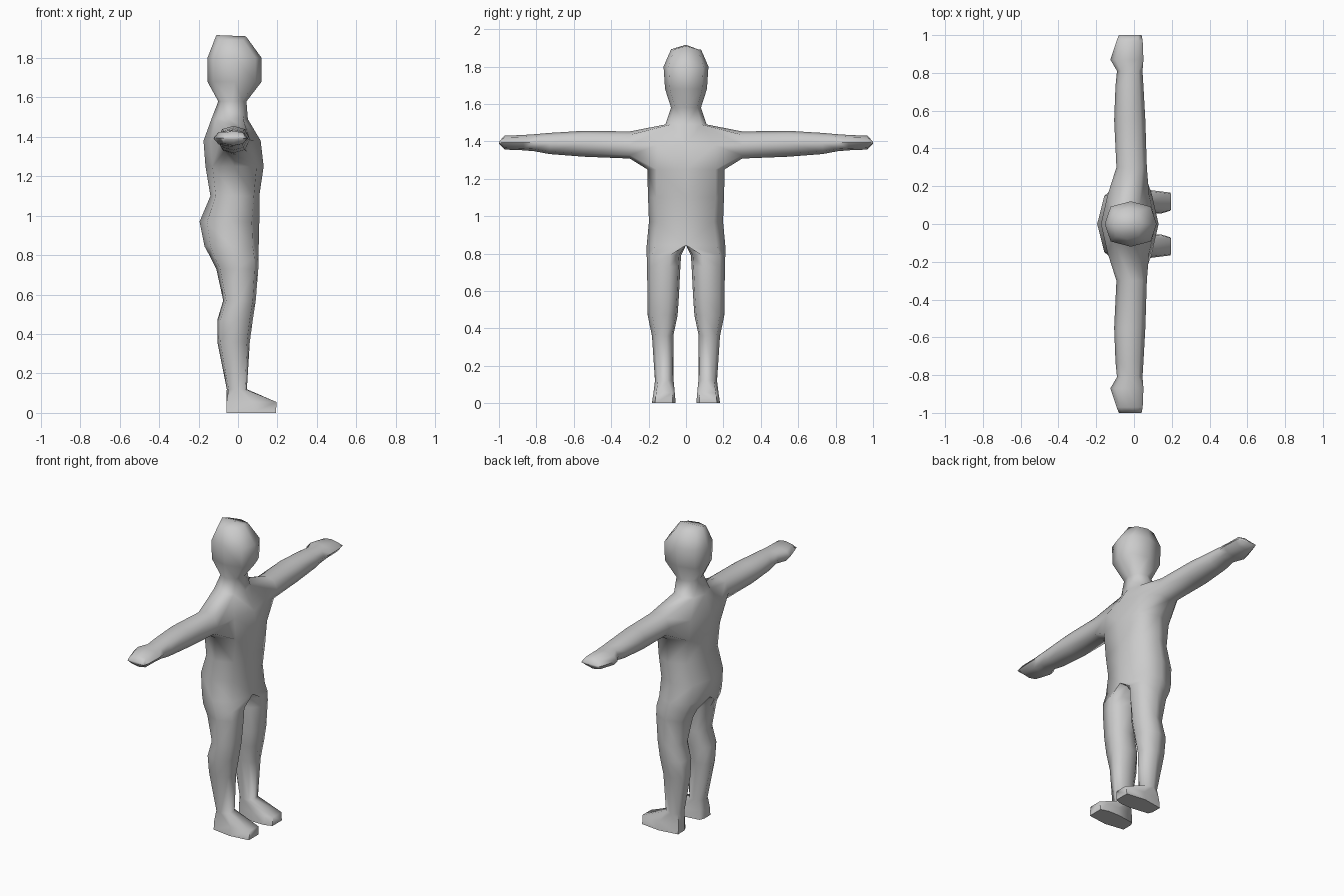
import bpy, bmesh, math

if "Cube" in bpy.data.objects:
    bpy.data.objects.remove(bpy.data.objects["Cube"])

bm = bmesh.new()


def add_ring(points):
    return [bm.verts.new(p) for p in points]


def bridge(a, b, closed=True):
    n = len(a)
    for i in range(n if closed else n - 1):
        j = (i + 1) % n
        bm.faces.new((a[i], a[j], b[j], b[i]))


# Half torso, neck and head: z, back x, front x, half width, corner factor
BODY = [
    (0.845, -0.17, 0.105, 0.21, 0.78),
    (0.97, -0.195, 0.108, 0.198, 0.75),
    (1.10, -0.14, 0.108, 0.203, 0.78),
    (1.25, -0.165, 0.13, 0.207, 0.76),
    (1.38, -0.175, 0.115, 0.20, 0.76),
    (1.49, -0.135, 0.05, 0.11, 0.75),
    (1.58, -0.10, 0.043, 0.08, 0.75),
    (1.68, -0.155, 0.12, 0.112, 0.77),
    (1.80, -0.155, 0.12, 0.12, 0.77),
    (1.91, -0.11, 0.04, 0.08, 0.8),
]
rings = []
for z, xb, xf, w, k in BODY:
    m, h = (xb + xf) / 2, (xf - xb) / 2
    d = 0.018 if z > 1.9 else 0
    rings.append(add_ring([(xf, 0, z), (m + k * h, k * w, z - d), (m, w, z - d),
                           (m - k * h, k * w, z - d), (xb, 0, z + d / 3)]))
for r, (a, b) in enumerate(zip(rings, rings[1:])):
    for i in range(4):
        if r in (3, 4) and i in (1, 2):     # shoulder opening
            continue
        bm.faces.new((a[i], a[i + 1], b[i + 1], b[i]))
bm.faces.new(rings[-1])

# Arm and hand: y, back x, front x, low z, high z
ARM = [
    (0.30, -0.093, 0.068, 1.308, 1.453),
    (0.55, -0.105, 0.06, 1.318, 1.456),
    (0.73, -0.098, 0.05, 1.332, 1.445),
    (0.81, -0.09, 0.045, 1.347, 1.438),
    (0.87, -0.125, 0.05, 1.352, 1.434),
    (0.97, -0.092, 0.046, 1.356, 1.43),
    (1.00, -0.08, 0.04, 1.388, 1.398),
]
lo, mid, hi = rings[3], rings[4], rings[5]
prev = [lo[1], lo[2], lo[3], mid[3], hi[3], hi[2], hi[1], mid[1]]
UNIT = [(.7, -.75), (0, -1), (-.7, -.75), (-1, 0), (-.7, .75), (0, 1), (.7, .75), (1, 0)]
for y, xb, xf, zl, zh in ARM:
    cur = add_ring([((xb + xf) / 2 + u * (xf - xb) / 2, y,
                     (zl + zh) / 2 + v * (zh - zl) / 2) for u, v in UNIT])
    bridge(prev, cur)
    prev = cur
bm.faces.new(prev)

# Leg and foot: z, back x, front x, inner y, outer y
LEG = [
    (0.79, -0.14, 0.105, 0.026, 0.21),
    (0.73, -0.11, 0.103, 0.03, 0.209),
    (0.57, -0.075, 0.09, 0.038, 0.205),
    (0.47, -0.105, 0.075, 0.045, 0.205),
    (0.36, -0.105, 0.06, 0.068, 0.182),
    (0.12, -0.057, 0.045, 0.066, 0.166),
    (0.055, -0.058, 0.195, 0.06, 0.174),
    (0.0, -0.058, 0.193, 0.055, 0.182),
]
ROUND = [(1, -.35), (.82, .68), (0, 1), (-.82, .68), (-1, -.35), (-.6, -.88), (0, -1), (.6, -.88)]
FOOT = [(1, -.75), (1, .75), (0, 1), (-1, .7), (-1, -.3), (-.9, -.75), (0, -1), (.6, -1)]
base = rings[0]
crotch = add_ring([(-0.10, 0, 0.845), (-0.03, 0, 0.845), (0.05, 0, 0.845)])
prev = base + crotch
for z, xb, xf, yi, yo in LEG:
    unit = FOOT if z < 0.1 else ROUND
    cur = add_ring([((xb + xf) / 2 + u * (xf - xb) / 2,
                     (yi + yo) / 2 + v * (yo - yi) / 2, z) for u, v in unit])
    bridge(prev, cur)
    prev = cur
bm.faces.new(prev)

# Mirror the half figure across y = 0
geom = bm.verts[:] + bm.edges[:] + bm.faces[:]
bmesh.ops.mirror(bm, geom=geom, axis='Y', merge_dist=0.0005)
bmesh.ops.remove_doubles(bm, verts=bm.verts[:], dist=0.0005)
bmesh.ops.recalc_face_normals(bm, faces=bm.faces[:])

mesh = bpy.data.meshes.new("body")
bm.to_mesh(mesh)
bm.free()
body = bpy.data.objects.new("body", mesh)
bpy.context.collection.objects.link(body)

# Plain grey finish, smooth shading
grey = bpy.data.materials.new("light_grey")
grey.diffuse_color = (0.6, 0.6, 0.6, 1)
grey.use_nodes = True
grey.node_tree.nodes["Principled BSDF"].inputs["Base Color"].default_value = grey.diffuse_color
mesh.materials.append(grey)
bpy.context.view_layer.objects.active = body
body.select_set(True)
bpy.ops.object.shade_smooth_by_angle(angle=math.radians(70))
